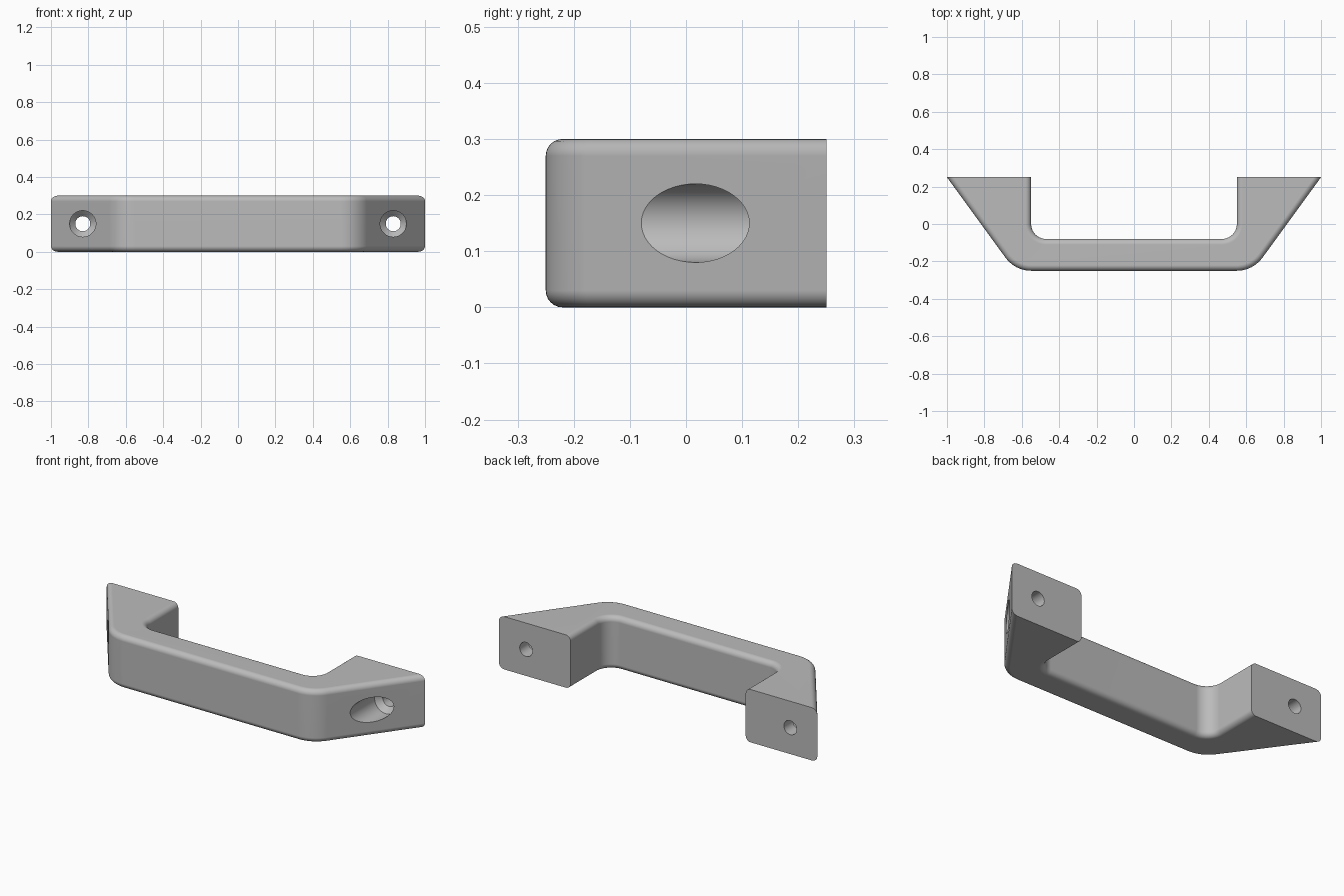
import bpy, bmesh, math
from mathutils import Vector

HEIGHT, BACK, FRONT = 0.30, 0.25, -0.25

if "Cube" in bpy.data.objects:
    bpy.data.objects.remove(bpy.data.objects["Cube"], do_unlink=True)

grey = bpy.data.materials.new("satin grey")
grey.use_nodes = True
grey.diffuse_color = (0.5, 0.5, 0.5, 1)
grey.node_tree.nodes["Principled BSDF"].inputs["Base Color"].default_value = (0.5, 0.5, 0.5, 1)


def add_object(name, bm):
    bmesh.ops.recalc_face_normals(bm, faces=bm.faces)
    mesh = bpy.data.meshes.new(name)
    bm.to_mesh(mesh)
    bm.free()
    mesh.materials.append(grey)
    obj = bpy.data.objects.new(name, mesh)
    bpy.context.collection.objects.link(obj)
    return obj


def round_corner(prev, corner, following, radius, steps=10):
    """Points of an arc tangent to both sides of a corner."""
    p, c, n = Vector(prev), Vector(corner), Vector(following)
    a, b = (p - c).normalized(), (n - c).normalized()
    half = a.angle(b) / 2
    centre = c + (a + b).normalized() * radius / math.sin(half)
    start = c + a * radius / math.tan(half) - centre
    end = c + b * radius / math.tan(half) - centre
    sweep = math.pi - 2 * half
    return [centre + (start * math.sin(sweep * (1 - i / steps))
                      + end * math.sin(sweep * i / steps)) / math.sin(sweep)
            for i in range(steps + 1)]


# Plan outline of one half, mirrored to the other
tip, elbow = (1.0, BACK), (0.636, FRONT)
inner, heel = (0.55, -0.08), (0.55, BACK)
outer_path = [Vector(tip)] + round_corner(tip, elbow, (0, FRONT), 0.17)
inner_path = round_corner((0, -0.08), inner, heel, 0.08) + [Vector(heel)]


def mirrored(points):
    return [Vector((-p.x, p.y)) for p in reversed(points)]


outline = outer_path + mirrored(outer_path) + mirrored(inner_path) + inner_path

# Handle body: extruded plan with rounded long edges and flat feet
bm = bmesh.new()
base = bm.faces.new([bm.verts.new((p.x, p.y, 0)) for p in outline])
extruded = bmesh.ops.extrude_face_region(bm, geom=[base])["geom"]
bmesh.ops.translate(bm, vec=(0, 0, HEIGHT),
                    verts=[g for g in extruded if isinstance(g, bmesh.types.BMVert)])
bmesh.ops.recalc_face_normals(bm, faces=bm.faces)
rim = [e for e in bm.edges
       if abs(e.verts[0].co.z - e.verts[1].co.z) < 1e-5
       and min(v.co.y for v in e.verts) < BACK - 1e-4]
bmesh.ops.bevel(bm, geom=rim, offset=0.03, offset_type='OFFSET', segments=6,
                profile=0.5, affect='EDGES', clamp_overlap=True)
handle = add_object("handle", bm)


# Stepped screw holes with a conical seat
def screw_cutter(x, sides=48):
    steps = [(0.07, -0.4), (0.07, 0.14), (0.04, 0.17), (0.04, 0.4)]
    bm = bmesh.new()
    rings = []
    for radius, y in steps:
        angles = [2 * math.pi * i / sides for i in range(sides)]
        rings.append([bm.verts.new((x + radius * math.cos(a), y,
                                    HEIGHT / 2 + radius * math.sin(a))) for a in angles])
    for near, far in zip(rings, rings[1:]):
        for i in range(sides):
            j = (i + 1) % sides
            bm.faces.new((near[i], near[j], far[j], far[i]))
    bm.faces.new(rings[0])
    bm.faces.new(rings[-1])
    cutter = add_object("screw_hole_cutter", bm)
    cutter.hide_render = True
    return cutter


bpy.ops.object.select_all(action='DESELECT')
bpy.context.view_layer.objects.active = handle
handle.select_set(True)
for x in (-0.83, 0.83):
    cutter = screw_cutter(x)
    cut = handle.modifiers.new("screw hole", 'BOOLEAN')
    cut.operation, cut.solver, cut.object = 'DIFFERENCE', 'EXACT', cutter
    bpy.ops.object.modifier_apply(modifier=cut.name)
    bpy.data.objects.remove(cutter, do_unlink=True)

# Smooth roundings with crisp feet and hole rims
bpy.ops.object.shade_smooth_by_angle(angle=math.radians(30))
weighted = handle.modifiers.new("even shading", 'WEIGHTED_NORMAL')
weighted.keep_sharp = True
